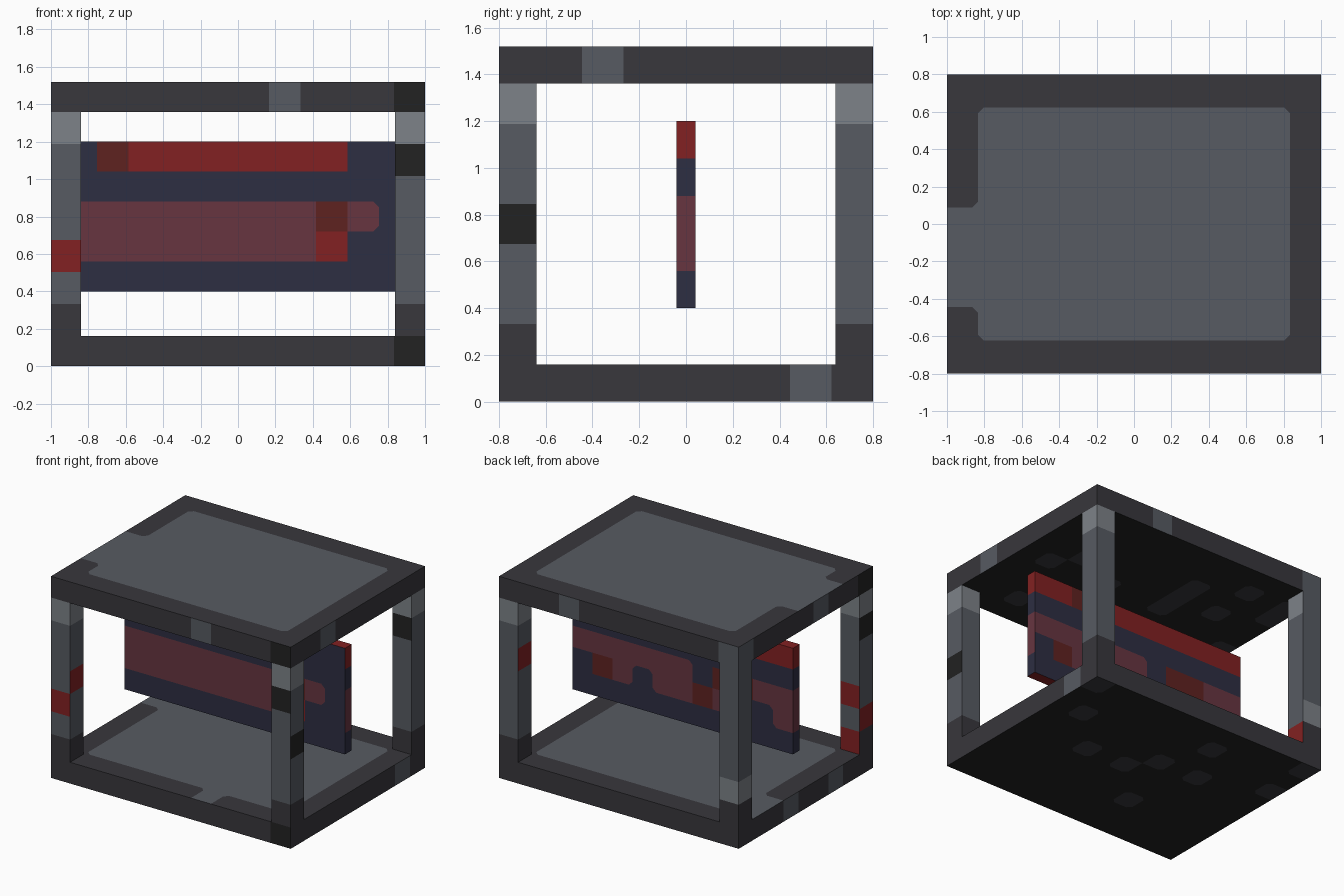
import bpy, bmesh
from mathutils import Vector

if "Cube" in bpy.data.objects:
    bpy.data.objects.remove(bpy.data.objects["Cube"])


def material(name, rgb):
    m = bpy.data.materials.new(name)
    m.diffuse_color = [((c / 255 + 0.055) / 1.055) ** 2.4 for c in rgb] + [1]
    m.use_nodes = True
    m.node_tree.nodes["Principled BSDF"].inputs["Base Color"].default_value = m.diffuse_color
    return m


MATS = [material("dark grey", (56, 55, 60)), material("black", (34, 34, 34)),
        material("mid grey", (87, 91, 98)), material("light grey", (125, 130, 136)),
        material("red", (130, 33, 34)), material("dark red", (95, 34, 32)),
        material("navy", (45, 46, 66)), material("maroon", (103, 53, 64))]
DARK, BLACK, MID, LIGHT, RED, DRED, NAVY, MAROON = range(8)
SOFT = [{MID, DARK}, {DARK, BLACK}, {NAVY, MAROON}]  # colour pairs with cut corners


def grid_box(name, lo, hi, n, paint):
    """Box split into n cells per axis; paint(side, cell) gives each colour."""
    bm = bmesh.new()
    verts = {}

    def vert(idx):
        if idx not in verts:
            verts[idx] = bm.verts.new([lo[a] + (hi[a] - lo[a]) * idx[a] / n[a] for a in range(3)])
        return verts[idx]

    for a in range(3):
        u, v = (a + 1) % 3, (a + 2) % 3
        for end in (0, 1):
            for i in range(n[u]):
                for j in range(n[v]):
                    ring = []
                    for du, dv in ((0, 0), (1, 0), (1, 1), (0, 1)):
                        idx = [0, 0, 0]
                        idx[a], idx[u], idx[v] = end * n[a], i + du, j + dv
                        ring.append(vert(tuple(idx)))
                    f = bm.faces.new(ring if end else ring[::-1])
                    cell = [0, 0, 0]
                    cell[u], cell[v] = i, j
                    f.material_index = paint("-+"[end] + "xyz"[a], tuple(cell))
    # Cut the corners of painted patches
    bm.normal_update()
    corners = []
    for vt in bm.verts:
        cols = [f.material_index for f in vt.link_faces]
        flat = all(f.normal.dot(vt.link_faces[0].normal) > 0.99 for f in vt.link_faces)
        if flat and len(cols) == 4 and set(cols) in SOFT:
            for c in set(cols):
                if cols.count(c) == 3:
                    corners.append((vt, vt.co.copy(), c))
    if corners:
        res = bmesh.ops.bevel(bm, geom=[c[0] for c in corners], offset=0.03,
                              segments=1, affect='VERTICES')
        for f in res["faces"]:
            mid = f.calc_center_median()
            for _, co, c in corners:
                if (co - mid).length < 0.005:
                    f.material_index = c
    me = bpy.data.meshes.new(name)
    bm.to_mesh(me)
    bm.free()
    for m in MATS:
        me.materials.append(m)
    ob = bpy.data.objects.new(name, me)
    bpy.context.collection.objects.link(ob)
    return ob


# Roof and floor slabs
def slab_inner(c):
    return 0 < c[0] < 11 and 0 < c[1] < 8


def under(cells, c):
    # cells are counted from the back right corner
    return DARK if (11 - c[0], 8 - c[1]) in cells else BLACK


ROOF_UNDER = {(1, 4), (2, 3), (2, 7), (4, 4), (7, 2), (7, 3), (7, 4), (9, 1), (9, 3),
              (11, 1), (11, 2), (11, 5)}
FLOOR_UNDER = {(0, 0), (1, 2), (3, 4), (5, 4), (6, 3), (7, 1), (8, 3), (7, 6), (11, 2), (11, 0)}


def paint_roof(side, c):
    if side == "+z":
        return MID if slab_inner(c) or (c[0] == 0 and 2 <= c[1] <= 4) else DARK
    if side == "-z":
        return under(ROOF_UNDER, c)
    if side == "-y":
        return {7: MID, 11: BLACK}.get(c[0], DARK)
    if side == "+y":
        return MID if c[0] in (0, 8) else DARK
    if side == "+x":
        return MID if c[1] == 2 else DARK
    return {0: BLACK, 3: MID, 8: MID}.get(c[1], DARK)


def paint_floor(side, c):
    if side == "+z":
        extra = (c[0] == 0 and 6 <= c[1] <= 7) or (c[0] == 7 and c[1] == 0)
        return MID if slab_inner(c) or extra else DARK
    if side == "-z":
        return under(FLOOR_UNDER, c)
    if side == "-y":
        return BLACK if c[0] == 11 else DARK
    if side == "+x":
        return MID if c[1] == 7 else DARK
    if side == "-x":
        return MID if c[1] in (2, 5) else DARK
    return DARK


grid_box("roof_slab", (-1, -0.8, 1.36), (1, 0.8, 1.52), (12, 9, 1), paint_roof)
grid_box("floor_slab", (-1, -0.8, 0), (1, 0.8, 0.16), (12, 9, 1), paint_floor)

# Corner posts: dark foot, light top, with single marked bands per side
POSTS = {
    "front_left_post": (-1, -1, {("-y", 2): RED, ("+x", 3): RED, ("+y", 2): RED, ("+y", 0): RED,
                                 ("-x", 1): RED, ("-x", 5): BLACK}),
    "front_right_post": (1, -1, {("-y", 5): BLACK, ("+x", 3): BLACK}),
    "back_left_post": (-1, 1, {("+y", 1): LIGHT, ("-x", 1): LIGHT, ("+x", 0): RED,
                               ("+y", 6): MID, ("-x", 6): MID}),
    "back_right_post": (1, 1, {("-y", 5): BLACK, ("-x", 4): RED}),
}
for name, (sx, sy, bands) in POSTS.items():
    def paint_post(side, c, bands=bands):
        return bands.get((side, c[2]), {0: DARK, 6: LIGHT}.get(c[2], MID))
    centre = Vector((0.92 * sx, 0.72 * sy, 0.76))
    half = Vector((0.08, 0.08, 0.6))
    grid_box(name, centre - half, centre + half, (1, 1, 7), paint_post)

# Hanging panel: rows from the top, columns from left as each face is seen
KEY = {"r": RED, "d": DRED, "n": NAVY, "m": MAROON}
FRONT = ["ndrrrrrrrnn", "n" * 11, "mmmmmmmmdmn", "mmmmmmmmrnn", "n" * 11]
BACK = ["rrdrrrrrrrr", "n" * 11, "mmmmmmnddmm", "ndmnmmdmnnm", "n" * 11]


def paint_panel(side, c):
    if side == "-y":
        return KEY[FRONT[4 - c[2]][c[0]]]
    if side == "+y":
        return KEY[BACK[4 - c[2]][10 - c[0]]]
    if side[1] == "z":
        return RED
    return KEY["nmmnr"[c[2]]]


grid_box("hanging_panel", (-0.92, -0.04, 0.4), (0.92, 0.04, 1.2), (11, 1, 5), paint_panel)
